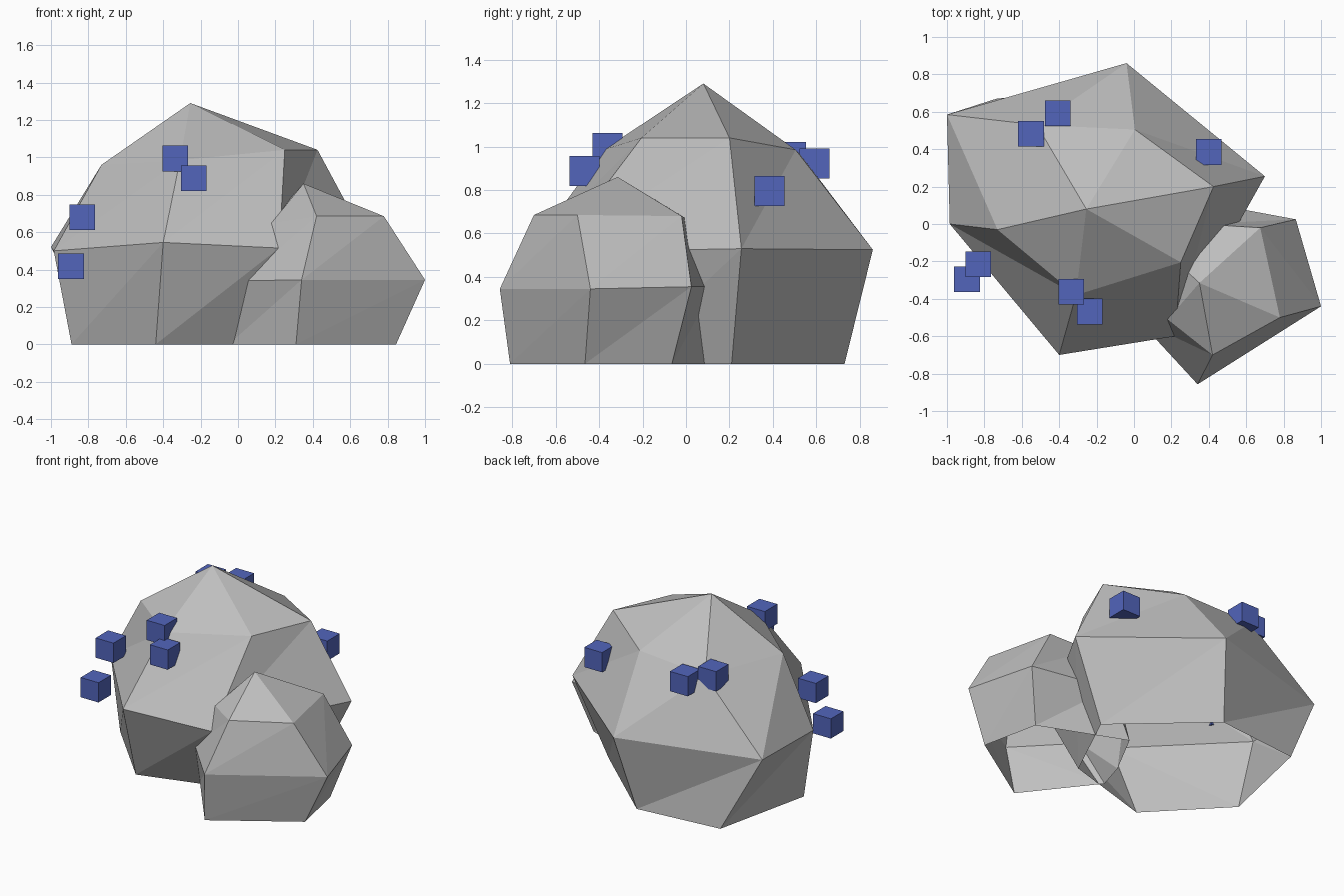
import bpy, bmesh


def material(name, rgb):
    m = bpy.data.materials.new(name)
    m.diffuse_color = (*rgb, 1.0)
    return m


stone = material("stone_grey", (0.52, 0.52, 0.52))
blue = material("ore_blue", (0.085, 0.13, 0.50))


def add_object(name, bm, mat):
    mesh = bpy.data.meshes.new(name)
    bm.to_mesh(mesh)
    bm.free()
    mesh.materials.append(mat)
    ob = bpy.data.objects.new(name, mesh)
    bpy.context.collection.objects.link(ob)
    return ob


def rock(name, rings, apex):
    """Faceted dome: six-sided rings from the ground up, closed by an apex, open below."""
    bm = bmesh.new()
    loops = [[bm.verts.new(p) for p in ring] for ring in rings]
    top = bm.verts.new(apex)
    n = len(loops[0])
    for lo, hi in zip(loops, loops[1:]):
        for i in range(n):
            j = (i + 1) % n
            bm.faces.new((lo[i], lo[j], hi[j]))
            bm.faces.new((lo[i], hi[j], hi[i]))
    for i in range(n):
        bm.faces.new((loops[-1][i], loops[-1][(i + 1) % n], top))
    return add_object(name, bm, stone)


# large boulder
rock("large_rock", [
    [(-0.13, 0.73, 0), (-0.735, 0.67, 0), (-0.89, -0.03, 0),
     (-0.44, -0.50, 0), (0.20, -0.31, 0), (0.45, 0.21, 0)],
    [(-0.04, 0.86, 0.525), (-1.0, 0.585, 0.52), (-0.985, 0.0, 0.50),
     (-0.40, -0.70, 0.545), (0.22, -0.60, 0.515), (0.70, 0.255, 0.53)],
    [(0.005, 0.505, 0.985), (-0.52, 0.53, 0.96), (-0.73, -0.03, 0.96),
     (-0.31, -0.38, 0.985), (0.25, -0.205, 1.04), (0.425, 0.20, 1.04)],
], (-0.255, 0.08, 1.29))

# small boulder leaning into it
rock("small_rock", [
    [(0.76, -0.065, 0), (0.18, 0.17, 0), (0.01, -0.15, 0),
     (-0.05, -0.35, 0), (0.31, -0.81, 0), (0.845, -0.465, 0)],
    [(0.865, 0.025, 0.355), (0.30, 0.13, 0.355), (0.0, -0.10, 0.35),
     (0.02, -0.51, 0.34), (0.34, -0.857, 0.345), (1.0, -0.44, 0.345)],
    [(0.675, -0.02, 0.68), (0.35, 0.0, 0.67), (0.17, -0.15, 0.66),
     (0.18, -0.51, 0.65), (0.42, -0.70, 0.685), (0.78, -0.50, 0.685)],
], (0.35, -0.315, 0.86))

# ore cubes embedded in the large boulder
cubes = [(-0.335, -0.362, 0.993), (-0.237, -0.467, 0.888),
         (-0.833, -0.215, 0.68), (-0.893, -0.295, 0.418),
         (-0.55, 0.483, 0.953), (-0.408, 0.592, 0.922),
         (0.40, 0.385, 0.795)]
for k, pos in enumerate(cubes):
    bm = bmesh.new()
    bmesh.ops.create_cube(bm, size=0.138)
    ob = add_object(f"ore_cube_{k + 1}", bm, blue)
    ob.location = pos
